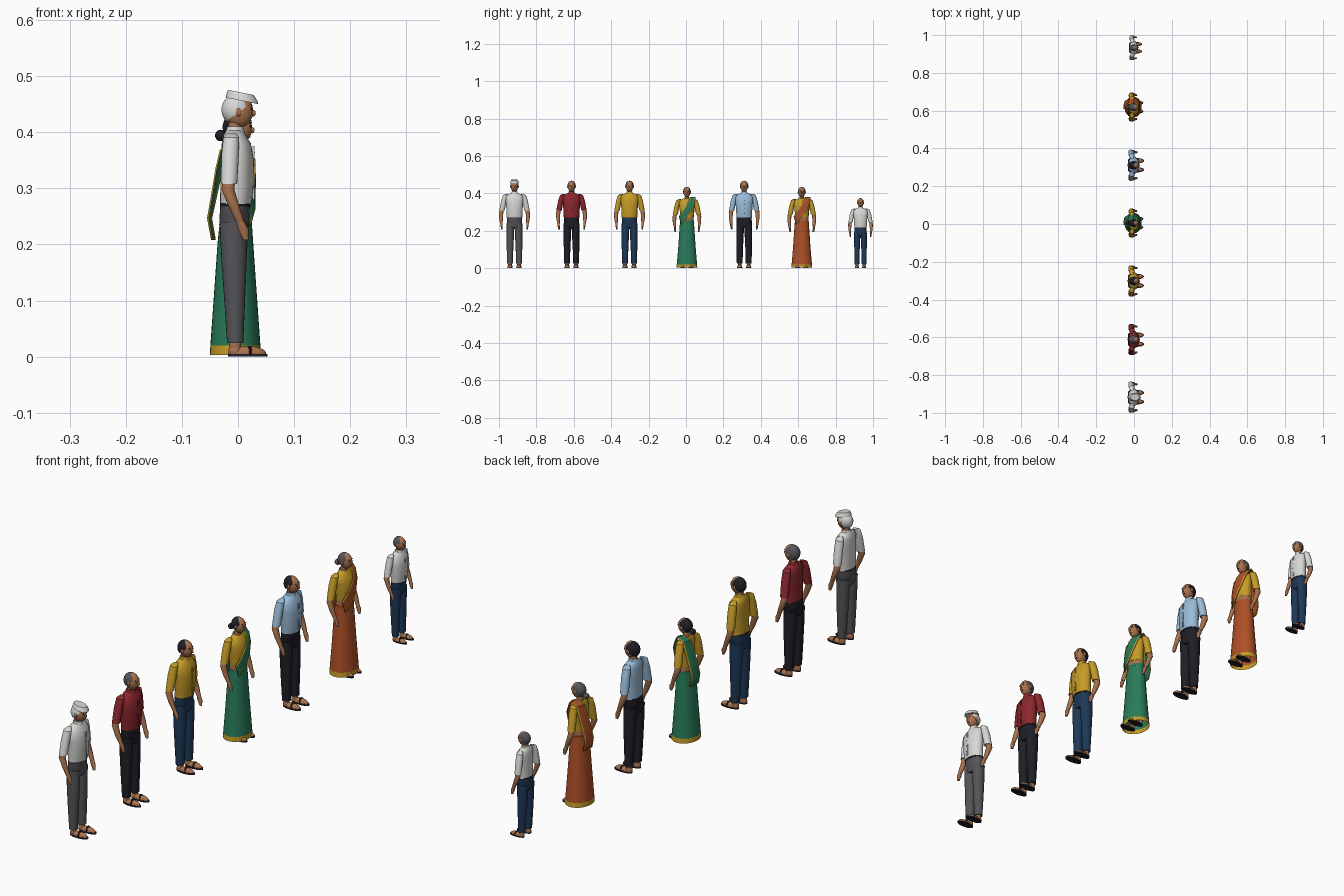
import bpy, bmesh, math
from mathutils import Vector, Matrix

cube = bpy.data.objects.get("Cube")
if cube:
    bpy.data.objects.remove(cube, do_unlink=True)

COLOURS = {
    "white": (0.68, 0.68, 0.66), "red": (0.26, 0.02, 0.026), "yellow": (0.56, 0.33, 0.02),
    "light_blue": (0.32, 0.5, 0.68), "green": (0.022, 0.2, 0.1), "orange": (0.42, 0.08, 0.02),
    "skin": (0.4, 0.17, 0.075), "black": (0.013, 0.013, 0.02), "grey": (0.09, 0.09, 0.1),
    "navy": (0.013, 0.04, 0.095)}
MATS = {}
for key, rgb in COLOURS.items():
    m = bpy.data.materials.new(key)
    m.use_nodes = True
    m.diffuse_color = (*rgb, 1)
    m.node_tree.nodes["Principled BSDF"].inputs["Base Color"].default_value = (*rgb, 1)
    MATS[key] = m

place = {"y": 0.0, "s": 1.0, "tag": ""}
made = []


def finish(bm, name, *colours):
    """Turn a bmesh into a named object at the current figure's place."""
    bmesh.ops.recalc_face_normals(bm, faces=bm.faces)
    me = bpy.data.meshes.new(name)
    bm.to_mesh(me)
    bm.free()
    for c in colours:
        me.materials.append(MATS[c])
    ob = bpy.data.objects.new(place["tag"] + "_" + name, me)
    ob.location.y = place["y"]
    ob.scale = [place["s"]] * 3
    bpy.context.collection.objects.link(ob)
    made.append(ob)
    return ob


def loft(name, rings, *colours, n=20, caps=True, tilt=0, split=None):
    """Skin elliptical rings (x, y, z, rx, ry); faces above split take colour 1."""
    bm = bmesh.new()
    loops = []
    for x, y, z, rx, ry in rings:
        loop = []
        for i in range(n):
            a = math.tau * i / n
            dx = rx * math.cos(a)
            loop.append(bm.verts.new((x + dx, y + ry * math.sin(a), z + tilt * dx)))
        loops.append(loop)
    for a, b in zip(loops, loops[1:]):
        for i in range(n):
            j = (i + 1) % n
            f = bm.faces.new((a[i], a[j], b[j], b[i]))
            if split and f.calc_center_median().z > split:
                f.material_index = 1
    if caps:
        bm.faces.new(loops[0])
        bm.faces.new(loops[-1])
    return finish(bm, name, *colours)


def ball(name, c, r, colour, cut=None, n=20):
    """Ellipsoid, optionally cut off below a plane (point, normal)."""
    bm = bmesh.new()
    mat = Matrix.Translation(c) @ Matrix.Diagonal((*r, 1))
    bmesh.ops.create_uvsphere(bm, u_segments=n, v_segments=n * 2 // 3, radius=1, matrix=mat)
    if cut:
        bmesh.ops.bisect_plane(bm, geom=bm.verts[:] + bm.edges[:] + bm.faces[:],
                               plane_co=cut[0], plane_no=cut[1], clear_inner=True)
        bmesh.ops.holes_fill(bm, edges=[e for e in bm.edges if e.is_boundary])
    return finish(bm, name, colour)


def box(name, c, size, colour):
    bm = bmesh.new()
    bmesh.ops.create_cube(bm, size=1, matrix=Matrix.Translation(c) @ Matrix.Diagonal((*size, 1)))
    return finish(bm, name, colour)


def head(hair, bun=False, cap=False):
    loft("neck", [(-.007, 0, .385, .013, .014), (-.004, 0, .42, .012, .012)], "skin")
    ball("head", (.002, 0, .438), (.025, .0195, .030), "skin")
    ball("hair", (-.003, 0, .440), (.0265, .0222, .028), hair, ((0, 0, .434), (-.62, 0, .78)))
    ball("nose", (.027, 0, .434), (.005, .0035, .006), "skin", n=10)
    box("mouth", (.0225, 0, .421), (.003, .010, .0015), "red")
    for side, s in (("left", 1), ("right", -1)):
        ball(side + "_ear", (.001, s * .0205, .436), (.005, .003, .008), "skin", n=10)
        ball(side + "_eye", (.0235, s * .0078, .441), (.002, .003, .002), "black", n=8)
        box(side + "_brow", (.0225, s * .008, .4475), (.003, .008, .0015), hair)
    if bun:
        ball("hair_bun", (-.033, 0, .424), (.011, .012, .011), hair)
        ball("forehead_dot", (.0255, 0, .449), (.001, .0015, .0015), "red", n=8)
    if cap:
        loft("cap", [(.007, 0, .456, .029, .0235), (.007, 0, .461, .028, .023),
                     (.005, 0, .471, .023, .017)], "white", tilt=-.2)


def arms(sleeve):
    for side, s in (("left", 1), ("right", -1)):
        loft(side + "_sleeve", [(-.011, s * .040, .398, .008, .007), (-.012, s * .049, .391, .014, .012),
                                (-.014, s * .057, .36, .0155, .0145),
                                (-.016, s * .067, .308, .0145, .0145)], sleeve)
        loft(side + "_forearm", [(-.016, s * .067, .315, .011, .011), (-.018, s * .071, .298, .0115, .0115),
                                 (-.006, s * .072, .265, .0095, .0095),
                                 (.004, s * .070, .240, .0075, .007)], "skin")
        loft(side + "_hand", [(.003, s * .070, .243, .007, .006), (.009, s * .069, .228, .0095, .006),
                              (.014, s * .067, .208, .005, .004)], "skin", n=12)


def feet():
    for side, s in (("left", 1), ("right", -1)):
        y = s * .024
        loft(side + "_ankle", [(-.005, y, .010, .011, .010), (-.005, y, .04, .010, .010)], "skin")
        ball(side + "_foot", (.016, y, .006), (.034, .0125, .013), "skin", ((0, 0, .004), (0, 0, 1)))
        ball(side + "_heel", (-.005, y, .010), (.012, .011, .014), "skin", ((0, 0, .004), (0, 0, 1)))
        loft(side + "_sole", [(.0175, y, 0, .0355, .014), (.0175, y, .005, .0355, .014)], "black")
        loft(side + "_strap", [(.022, y, .004, .006, .014), (.022, y, .013, .005, .0125),
                               (.020, y, .0195, .004, .006)], "black", n=12)


def man(shirt, trousers, hair, cap=False):
    head(hair, cap=cap)
    arms(shirt)
    feet()
    loft("shirt", [(-.004, 0, .272, .028, .0415), (-.002, 0, .30, .0295, .0425),
                   (-.001, 0, .35, .0295, .046), (-.003, 0, .38, .026, .047),
                   (-.006, 0, .394, .020, .036), (-.006, 0, .403, .015, .018)], shirt, n=28)
    loft("collar", [(-.005, 0, .396, .018, .019), (-.005, 0, .410, .0145, .0155)], shirt)
    box("placket", (.0275, 0, .328), (.004, .006, .095), shirt)
    for i in range(4):
        ball("button", (.0297, 0, .295 + i * .023), (.001, .0013, .0013), "black", n=8)
    loft("hips", [(-.007, 0, .215, .022, .030), (-.007, 0, .235, .0265, .041),
                  (-.005, 0, .276, .0265, .040)], trousers, n=28)
    loft("belt", [(-.005, 0, .268, .0272, .0408), (-.005, 0, .274, .0272, .0408)], "black", n=28)
    for side, s in (("left", 1), ("right", -1)):
        loft(side + "_trouser_leg", [(-.005, s * .024, .024, .0145, .0155), (-.006, s * .024, .10, .0185, .0175),
                                     (-.007, s * .0225, .17, .0225, .0195),
                                     (-.008, s * .021, .24, .025, .021)], trousers)


def drape(cloth):
    """Bordered cloth: up across the front, over the left shoulder, down the back."""
    # y, z of the centre line, half width in y and z, front/back side, hang
    path = [(-.040, .275, -.006, .022, 1, 0), (-.020, .300, -.014, .018, 1, .002),
            (.003, .334, -.018, .014, 1, .003), (.022, .370, -.019, .008, 1, .002),
            (.031, .396, -.017, .002, .7, 0), (.033, .409, -.016, 0, 0, 0),
            (.031, .396, -.017, 0, -.9, .002), (.025, .360, -.020, 0, -1, .006),
            (.018, .310, -.022, 0, -1, .014), (.013, .265, -.023, 0, -1, .022),
            (.010, .224, -.024, 0, -1, .014)]
    bm = bmesh.new()
    rows = []
    for y, z, wy, wz, side, hang in path:
        row = []
        for t in (-1, -.75, -.3, .3, .75, 1):
            py = y + wy * t
            bulge = math.sqrt(max(0, 1 - (py / .058) ** 2))
            row.append(bm.verts.new((-.003 + side * (.033 * bulge + hang), py, z + wz * t)))
        rows.append(row)
    for k, (a, b) in enumerate(zip(rows, rows[1:])):
        for i in range(5):
            f = bm.faces.new((a[i], a[i + 1], b[i + 1], b[i]))
            f.material_index = int(i in (0, 4))
    ob = finish(bm, "drape", cloth, "yellow")
    mod = ob.modifiers.new("thickness", "SOLIDIFY")
    mod.thickness = .003
    mod.offset = 0


def woman(cloth, hair):
    head(hair, bun=True)
    arms("yellow")
    feet()
    loft("midriff", [(-.004, 0, .262, .028, .038), (-.003, 0, .305, .0265, .037)], "skin", n=28)
    loft("blouse", [(-.003, 0, .292, .0275, .038), (-.001, 0, .33, .0295, .041),
                    (-.001, 0, .36, .0295, .044), (-.003, 0, .38, .025, .045),
                    (-.006, 0, .394, .019, .035), (-.006, 0, .402, .014, .018)], "yellow", n=28)
    loft("skirt", [(-.005, 0, .003, .049, .060), (-.005, 0, .021, .048, .0585),
                   (-.005, 0, .12, .041, .050), (-.005, 0, .22, .034, .0435),
                   (-.004, 0, .272, .0295, .0395)], "yellow", cloth, n=32, caps=False, split=.02)
    loft("waistband", [(-.004, 0, .262, .0305, .0402), (-.004, 0, .274, .0302, .040)], cloth, n=32)
    drape(cloth)


# A row of seven standing people
PEOPLE = [
    ("capped_elder", -.917, 1, man, ("white", "grey", "white", True)),
    ("red_shirt_man", -.612, 1, man, ("red", "black", "grey")),
    ("yellow_shirt_man", -.302, 1, man, ("yellow", "navy", "black")),
    ("green_dress_woman", .005, .93, woman, ("green", "black")),
    ("blue_shirt_man", .311, 1, man, ("light_blue", "black", "black")),
    ("orange_dress_woman", .619, .93, woman, ("orange", "grey")),
    ("child", .933, .8, man, ("white", "navy", "grey"))]
for tag, y, s, build, args in PEOPLE:
    place.update(tag=tag, y=y, s=s)
    build(*args)

# Smooth shading with crisp edges
bpy.ops.object.select_all(action='DESELECT')
for ob in made:
    ob.select_set(True)
bpy.context.view_layer.objects.active = made[0]
bpy.ops.object.shade_smooth_by_angle(angle=math.radians(40))
